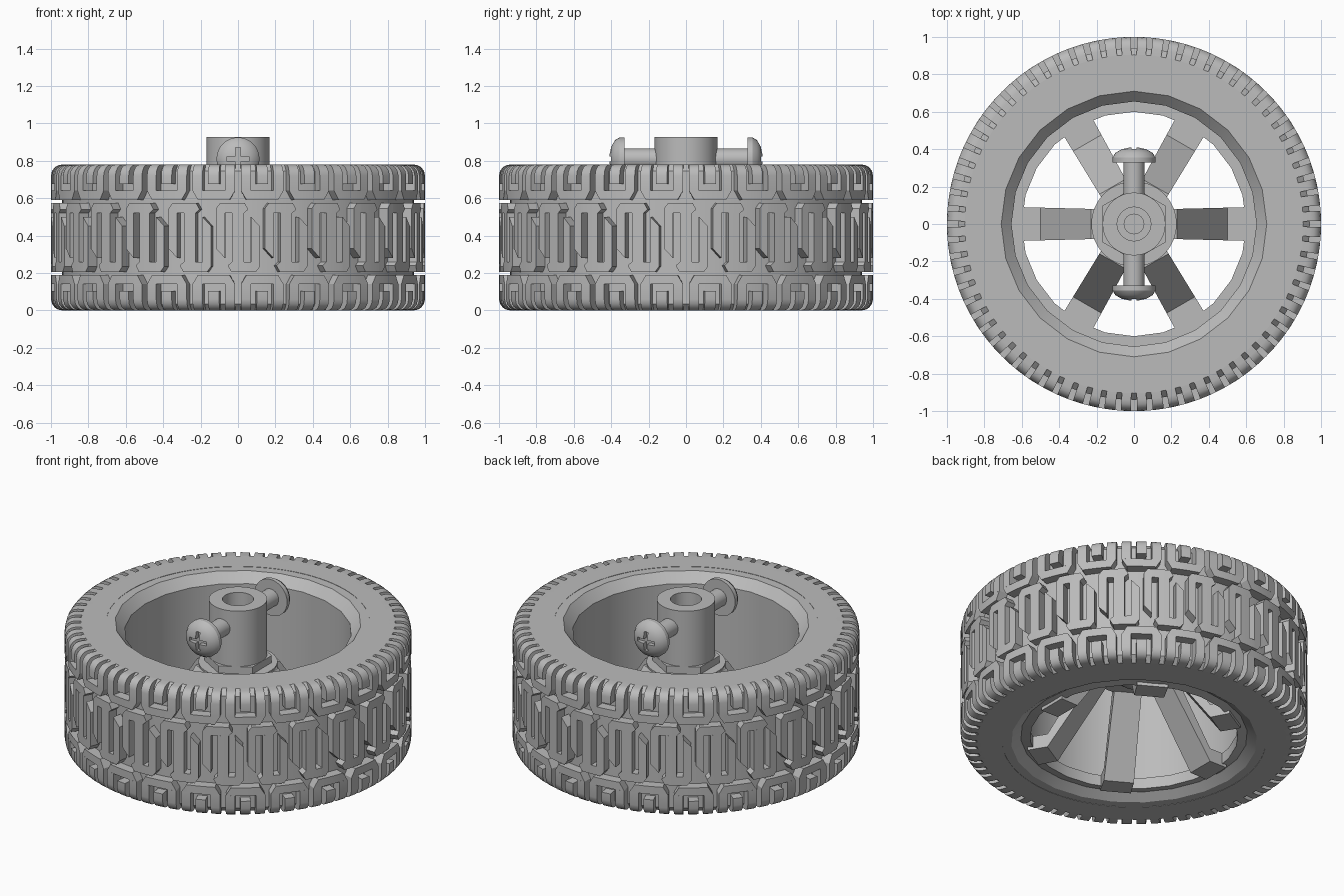
import bpy
import bmesh
from math import sin, cos, pi, radians, sqrt
from mathutils import Matrix, Vector

cube = bpy.data.objects.get("Cube")
if cube:
    bpy.data.objects.remove(cube, do_unlink=True)

MID = 0.39      # mid height of the tyre
PITCH = 24      # tread blocks around the tyre

grey = bpy.data.materials.new("plain_grey")
grey.use_nodes = True
colour = (0.5, 0.5, 0.5, 1)
grey.diffuse_color = colour
grey.node_tree.nodes["Principled BSDF"].inputs["Base Color"].default_value = colour


def finish(name, bm, smooth=True):
    bmesh.ops.recalc_face_normals(bm, faces=bm.faces)
    mesh = bpy.data.meshes.new(name)
    bm.to_mesh(mesh)
    bm.free()
    mesh.materials.append(grey)
    obj = bpy.data.objects.new(name, mesh)
    bpy.context.collection.objects.link(obj)
    if smooth:
        bpy.ops.object.select_all(action='DESELECT')
        obj.select_set(True)
        bpy.context.view_layer.objects.active = obj
        bpy.ops.object.shade_smooth_by_angle(angle=radians(30))
    return obj


def lathe(name, profile, segments, closed=False, matrix=None, smooth=True, start=0):
    """Spin an (r, z) profile around z."""
    bm = bmesh.new()
    turn = Matrix.Rotation(start, 3, 'Z')
    vs = [bm.verts.new(turn @ Vector((r, 0, z))) for r, z in profile]
    pairs = list(zip(vs, vs[1:]))
    if closed:
        pairs.append((vs[-1], vs[0]))
    es = [bm.edges.new(p) for p in pairs]
    bmesh.ops.spin(bm, geom=vs + es, cent=(0, 0, 0), axis=(0, 0, 1),
                   angle=2 * pi, steps=segments)
    bmesh.ops.remove_doubles(bm, verts=bm.verts, dist=1e-4)
    if matrix:
        bm.transform(matrix)
    return finish(name, bm, smooth)


def prism(bm, points, depth):
    """Add a flat outline extruded along its third axis."""
    low = [bm.verts.new((a, b, 0)) for a, b in points]
    high = [bm.verts.new((a, b, depth)) for a, b in points]
    bm.faces.new(low)
    bm.faces.new(high[::-1])
    for i in range(len(low)):
        bm.faces.new((low[i - 1], high[i - 1], high[i], low[i]))


def outer_radius(h):
    """Tread radius, rounded towards the shoulders."""
    over = max(0, abs(h) - 0.33)
    return 0.94 + sqrt(max(0, 0.06 ** 2 - over ** 2))


def tread_row(name, pieces, sign=1, phase=0):
    """Wrap a block made of convex (arc, height) pieces around the tyre."""
    block = bmesh.new()
    for piece in pieces:
        prism(block, piece, 0.07)
    cuts = [((u, 0, 0), (1, 0, 0)) for u in (-0.05, 0, 0.05)]
    cuts += [((0, h, 0), (0, 1, 0)) for h in (0.33, 0.355, 0.375, 0.385)]
    for co, no in cuts:
        bmesh.ops.bisect_plane(block, geom=block.verts[:] + block.edges[:] + block.faces[:],
                               plane_co=co, plane_no=no, dist=1e-5)
    block.verts.index_update()
    bm = bmesh.new()
    for i in range(PITCH):
        copies = []
        for v in block.verts:
            a = -pi / 2 + 2 * pi * (i + phase) / PITCH + v.co.x * sign
            r = outer_radius(v.co.y) - v.co.z
            copies.append(bm.verts.new((r * cos(a), r * sin(a), MID + v.co.y * sign)))
        for f in block.faces:
            bm.faces.new([copies[v.index] for v in f.verts])
    block.free()
    return finish(name, bm)


# Tyre body
lathe("tyre_body", [(0.76, 0.78), (0.905, 0.78), (0.94, 0.745), (0.94, 0.035),
                    (0.905, 0), (0.76, 0)], 96, closed=True)

# Centre tread: point-symmetric meanders of upright bars
leg = [(-0.118, -0.06), (-0.07, -0.11), (-0.07, 0.185), (-0.095, 0.185), (-0.118, 0.155)]
cap = [(-0.07, 0.13), (0.032, 0.13), (0.055, 0.15), (0.035, 0.185), (-0.07, 0.185)]
stem = [(-0.032, -0.13), (0.032, -0.13), (0.032, 0.13), (-0.032, 0.13)]
hook = [leg, cap]
turned = [[(-u, -h) for u, h in piece] for piece in hook]
tread_row("centre_tread", hook + turned + [stem])

# Shoulder treads: arched blocks with an inner tab, staggered by half a block
side = [(-0.115, 0.25), (-0.06, 0.25), (-0.06, 0.39), (-0.115, 0.39)]
arch = [(-0.085, 0.2), (0.085, 0.2), (0.115, 0.25), (-0.115, 0.25)]
tab = [(-0.03, 0.285), (0.03, 0.285), (0.03, 0.39), (-0.03, 0.39)]
shoulder = [side, [(-u, h) for u, h in side], arch, tab]
tread_row("upper_shoulder_tread", shoulder, 1, 0.5)
tread_row("lower_shoulder_tread", shoulder, -1, 0.5)

# Rim: sloped lips, straight barrel and a foot ring that carries the spokes
lathe("rim", [(0.71, 0.778), (0.655, 0.72), (0.655, 0.10), (0.60, 0.10), (0.60, 0.03),
              (0.655, 0.04), (0.71, 0.002), (0.78, 0.002), (0.78, 0.778)],
      PITCH, closed=True)

# Six spokes rising from the foot ring to the hub
bm = bmesh.new()
prism(bm, [(0.15, 0.52), (0.23, 0.52), (0.50, 0.10), (0.62, 0.10), (0.62, 0.015),
           (0.50, 0.015), (0.20, 0.44), (0.15, 0.44)], 1)
for v in bm.verts:
    r, z, edge = v.co.x, v.co.y, v.co.z * 2 - 1
    v.co = (r, edge * (0.075 + 0.025 * r), z)
first = bm.verts[:] + bm.edges[:] + bm.faces[:]
for i in range(1, 6):
    new = bmesh.ops.duplicate(bm, geom=first)["geom"]
    bmesh.ops.rotate(bm, verts=[g for g in new if isinstance(g, bmesh.types.BMVert)],
                     cent=(0, 0, 0), matrix=Matrix.Rotation(i * pi / 3, 3, 'Z'))
finish("spokes", bm, smooth=False)

# Hub: plate, hexagonal collar, bored sleeve, bolt underneath
lathe("hub_plate", [(0, 0.53), (0.228, 0.53), (0.228, 0.44), (0, 0.44)], 48)
lathe("hub_hex", [(0, 0.575), (0.195, 0.575), (0.195, 0.52), (0, 0.52)], 6,
      smooth=False, start=pi / 2)
lathe("hub_sleeve", [(0, 0.82), (0.055, 0.82), (0.055, 0.72), (0.09, 0.72), (0.09, 0.927),
                     (0.168, 0.927), (0.168, 0.55), (0, 0.55)], 48)
lathe("hub_bolt", [(0, 0.45), (0.10, 0.45), (0.10, 0.41), (0.06, 0.38), (0, 0.37)], 32)

# Two cross-slotted clamp screws through the sleeve
screw = [(0, 0.12), (0.055, 0.12), (0.055, 0.33), (0.115, 0.33), (0.115, 0.355),
         (0.10, 0.38), (0.065, 0.40), (0.03, 0.408), (0, 0.41)]
for name, turn in (("front_screw", pi / 2), ("back_screw", -pi / 2)):
    place = Matrix.Translation((0, 0, 0.81)) @ Matrix.Rotation(turn, 4, 'X')
    obj = lathe(name, screw, 32, matrix=place)
    for size in ((0.12, 0.026, 0.06), (0.026, 0.12, 0.06)):
        bm = bmesh.new()
        bmesh.ops.create_cube(bm, size=1, matrix=place @ Matrix.Translation((0, 0, 0.41))
                              @ Matrix.Diagonal((*size, 1)))
        cutter = finish("slot_cutter", bm, smooth=False)
        cutter.hide_render = True
        mod = obj.modifiers.new("slot", 'BOOLEAN')
        mod.operation = 'DIFFERENCE'
        mod.object = cutter
        bpy.context.view_layer.objects.active = obj
        bpy.ops.object.modifier_apply(modifier=mod.name)
        bpy.data.objects.remove(cutter, do_unlink=True)
